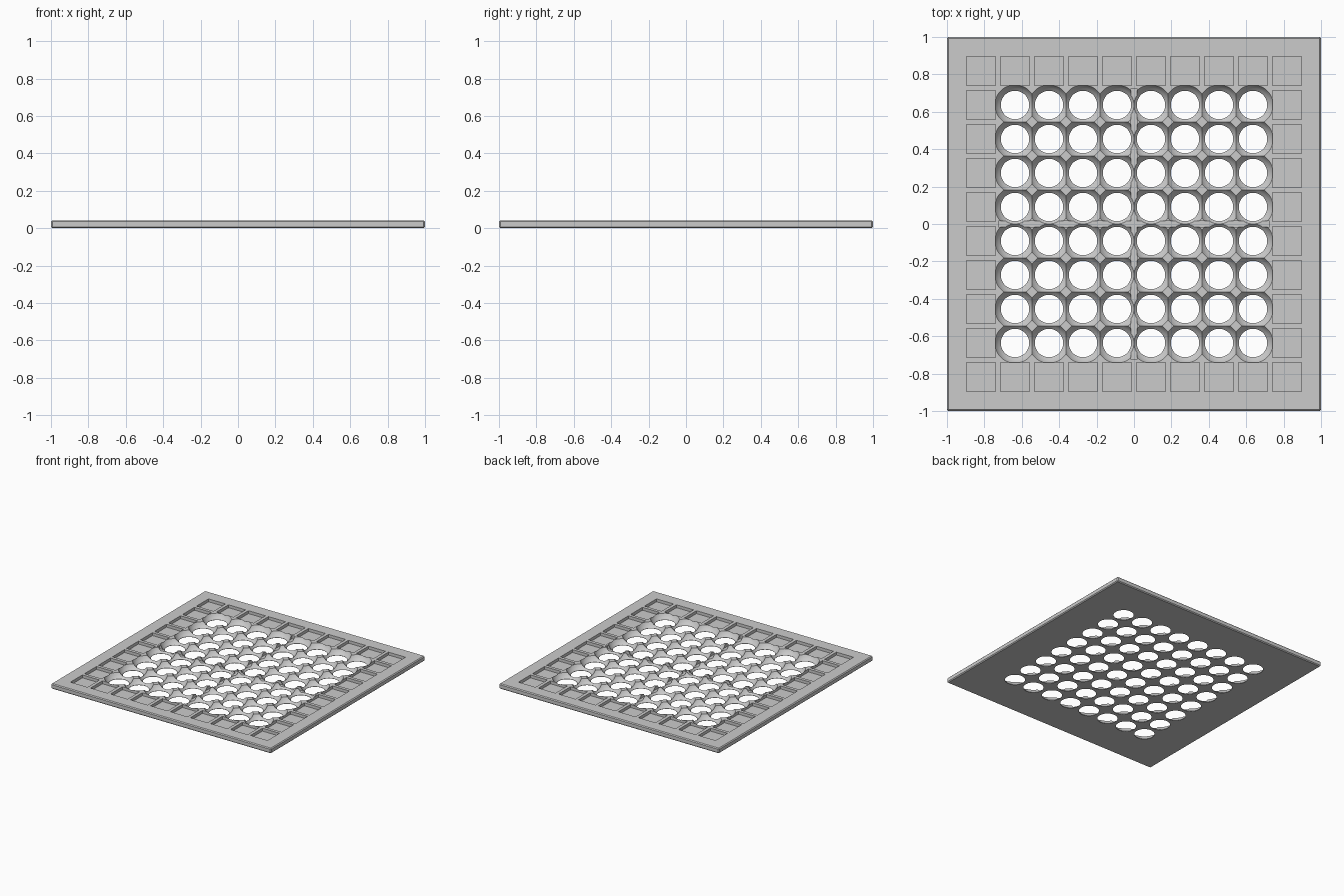
import bpy, bmesh, math

if "Cube" in bpy.data.objects:
    bpy.data.objects.remove(bpy.data.objects["Cube"])

H = 0.042            # plate thickness
P = 0.1818           # cell pitch
BOX_FACES = [(0, 3, 2, 1), (4, 5, 6, 7), (0, 1, 5, 4),
             (1, 2, 6, 5), (2, 3, 7, 6), (3, 0, 4, 7)]


def add_box(bm, x, y, sx, sy, z0, z1):
    vs = [bm.verts.new((x + a * sx / 2, y + b * sy / 2, z))
          for z in (z0, z1) for a, b in ((-1, -1), (1, -1), (1, 1), (-1, 1))]
    for f in BOX_FACES:
        bm.faces.new([vs[i] for i in f])


def add_lathe(bm, x, y, profile, n=48):
    rings = [[bm.verts.new((x + r * math.cos(2 * math.pi * i / n),
                            y + r * math.sin(2 * math.pi * i / n), z))
              for i in range(n)] for r, z in profile]
    bm.faces.new(rings[0][::-1])
    bm.faces.new(rings[-1])
    for a, b in zip(rings, rings[1:]):
        for i in range(n):
            j = (i + 1) % n
            bm.faces.new((a[i], a[j], b[j], b[i]))


def make(name, bm):
    me = bpy.data.meshes.new(name)
    bm.to_mesh(me)
    bm.free()
    ob = bpy.data.objects.new(name, me)
    bpy.context.collection.objects.link(ob)
    return ob


# board slab with slightly chamfered edges
bm = bmesh.new()
add_box(bm, 0, 0, 2, 2, 0, H)
bmesh.ops.bevel(bm, geom=bm.edges[:], offset=0.007, segments=1, affect='EDGES')
board = make("board", bm)


def cut(name, bm):
    c = make(name, bm)
    m = board.modifiers.new(name, 'BOOLEAN')
    m.operation, m.solver, m.object = 'DIFFERENCE', 'EXACT', c
    bpy.context.view_layer.objects.active = board
    bpy.ops.object.modifier_apply(modifier=name)
    bpy.data.objects.remove(c)


# square pockets around the border
bm = bmesh.new()
for i in range(10):
    for j in range(10):
        if i in (0, 9) or j in (0, 9):
            add_box(bm, (i - 4.5) * P, (j - 4.5) * P, 0.155, 0.155, 0.018, 0.1)
cut("pocket_cutter", bm)

# dished through holes, in two non-touching checkerboard sets
dish = [(0.076, -0.02), (0.076, 0.002), (0.089, 0.014),
        (0.0985, 0.025), (0.1075, H), (0.112, 0.052)]
for k in (0, 1):
    bm = bmesh.new()
    for i in range(8):
        for j in range(8):
            if (i + j) % 2 == k:
                add_lathe(bm, (i - 3.5) * P, (j - 3.5) * P, dish)
    cut(f"hole_cutter_{k}", bm)

# crossing centre grooves
for k, (sx, sy) in enumerate(((0.03, 1.45), (1.45, 0.03))):
    bm = bmesh.new()
    add_box(bm, 0, 0, sx, sy, 0.016, 0.1)
    cut(f"groove_cutter_{k}", bm)

bpy.context.view_layer.objects.active = board
board.select_set(True)
bpy.ops.object.shade_smooth_by_angle(angle=math.radians(25))
